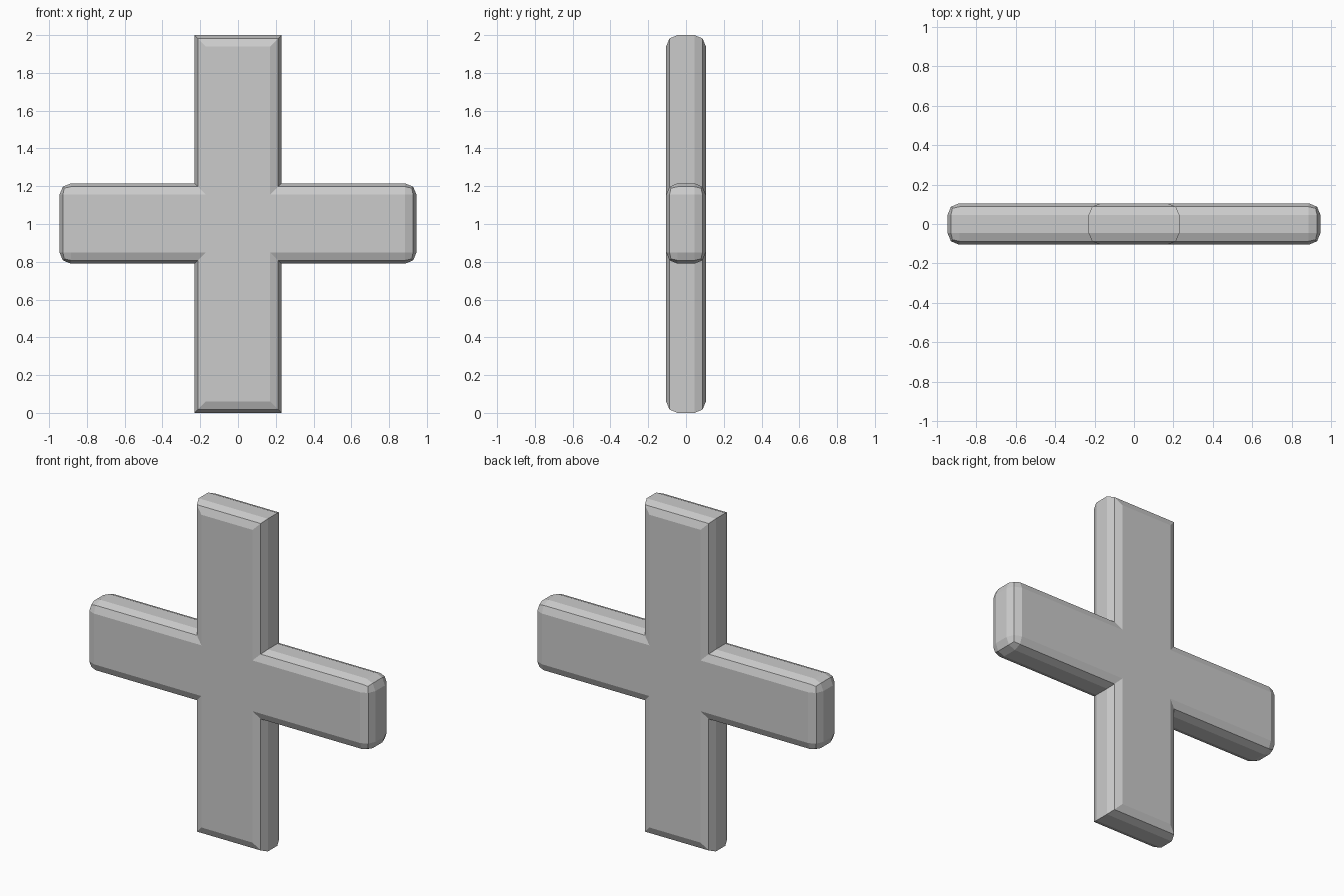
import bpy, bmesh

if "Cube" in bpy.data.objects:
    bpy.data.objects.remove(bpy.data.objects["Cube"])

W, ARM, H = 0.23, 0.945, 2.0      # post half width, arm half length, height
Z0, Z1, D = 0.79, 1.215, 0.105    # arm bottom and top, half depth

# Cross outline seen from the front
outline = [(-W, 0), (W, 0), (W, Z0), (ARM, Z0), (ARM, Z1), (W, Z1),
           (W, H), (-W, H), (-W, Z1), (-ARM, Z1), (-ARM, Z0), (-W, Z0)]

bm = bmesh.new()
face = bm.faces.new([bm.verts.new((x, -D, z)) for x, z in outline])
back = bmesh.ops.extrude_face_region(bm, geom=[face], use_keep_orig=True)["geom"]
for v in back:
    if isinstance(v, bmesh.types.BMVert):
        v.co.y = D
bmesh.ops.recalc_face_normals(bm, faces=bm.faces)

# Round every rim edge and the arm corners; post corners stay mitred
def rounded(e):
    a, b = (v.co for v in e.verts)
    return abs(a.y - b.y) < 1e-5 or abs(a.x) > W + 0.1

bmesh.ops.bevel(bm, geom=[e for e in bm.edges if rounded(e)], offset=0.06,
                offset_type='OFFSET', segments=2, profile=0.5,
                affect='EDGES', clamp_overlap=True)
bmesh.ops.recalc_face_normals(bm, faces=bm.faces)

mesh = bpy.data.meshes.new("cross")
bm.to_mesh(mesh)
bm.free()
bpy.context.collection.objects.link(bpy.data.objects.new("cross", mesh))
